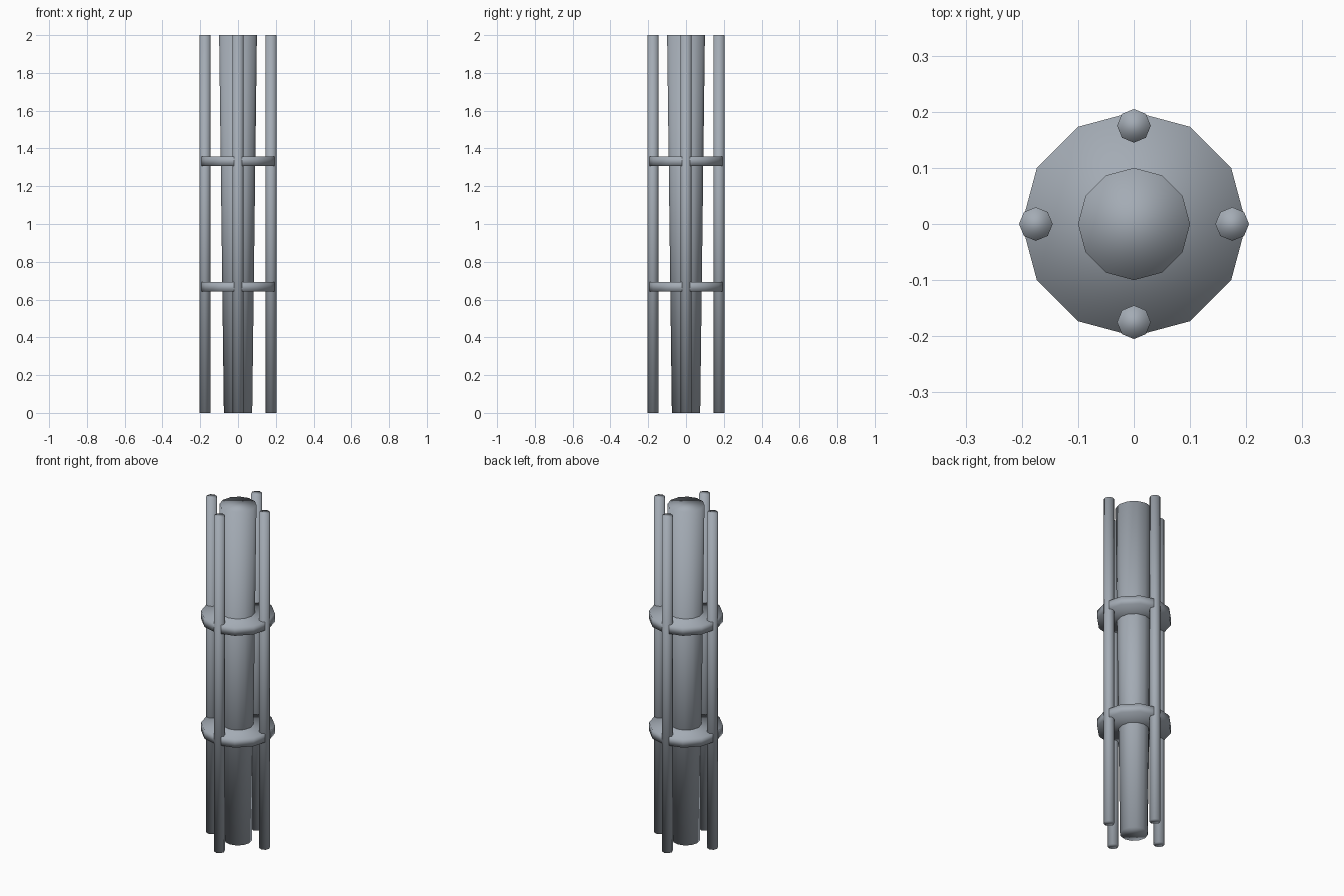
import bpy
from math import cos, sin, pi

if "Cube" in bpy.data.objects:
    bpy.data.objects.remove(bpy.data.objects["Cube"])

# Dark blue-grey metal shared by all parts
metal = bpy.data.materials.new("dark_metal")
metal.diffuse_color = (0.37, 0.41, 0.46, 1)
metal.use_nodes = True
metal.node_tree.nodes["Principled BSDF"].inputs["Base Color"].default_value = metal.diffuse_color


def prism(name, sides, r_bottom, r_top, height, loc):
    """Capped smooth-shaded cylinder or cone with corners on the x and y axes."""
    bpy.ops.mesh.primitive_cone_add(vertices=sides, radius1=r_bottom, radius2=r_top,
                                    depth=height, location=loc)
    obj = bpy.context.object
    obj.name = name
    obj.data.materials.append(metal)
    bpy.ops.object.shade_smooth()
    return obj


# Tapered central column
prism("core_column", 12, 0.075, 0.1, 2.0, (0, 0, 1))

# Four thin rods around the column
for i in range(4):
    a = i * pi / 2
    prism(f"outer_rod_{i + 1}", 8, 0.03, 0.03, 2.0,
          (0.175 * cos(a), 0.175 * sin(a), 1))

# Two discs tying the rods to the column
for i in (1, 2):
    prism(f"brace_disc_{i}", 12, 0.2, 0.2, 0.05, (0, 0, 2 * i / 3))
